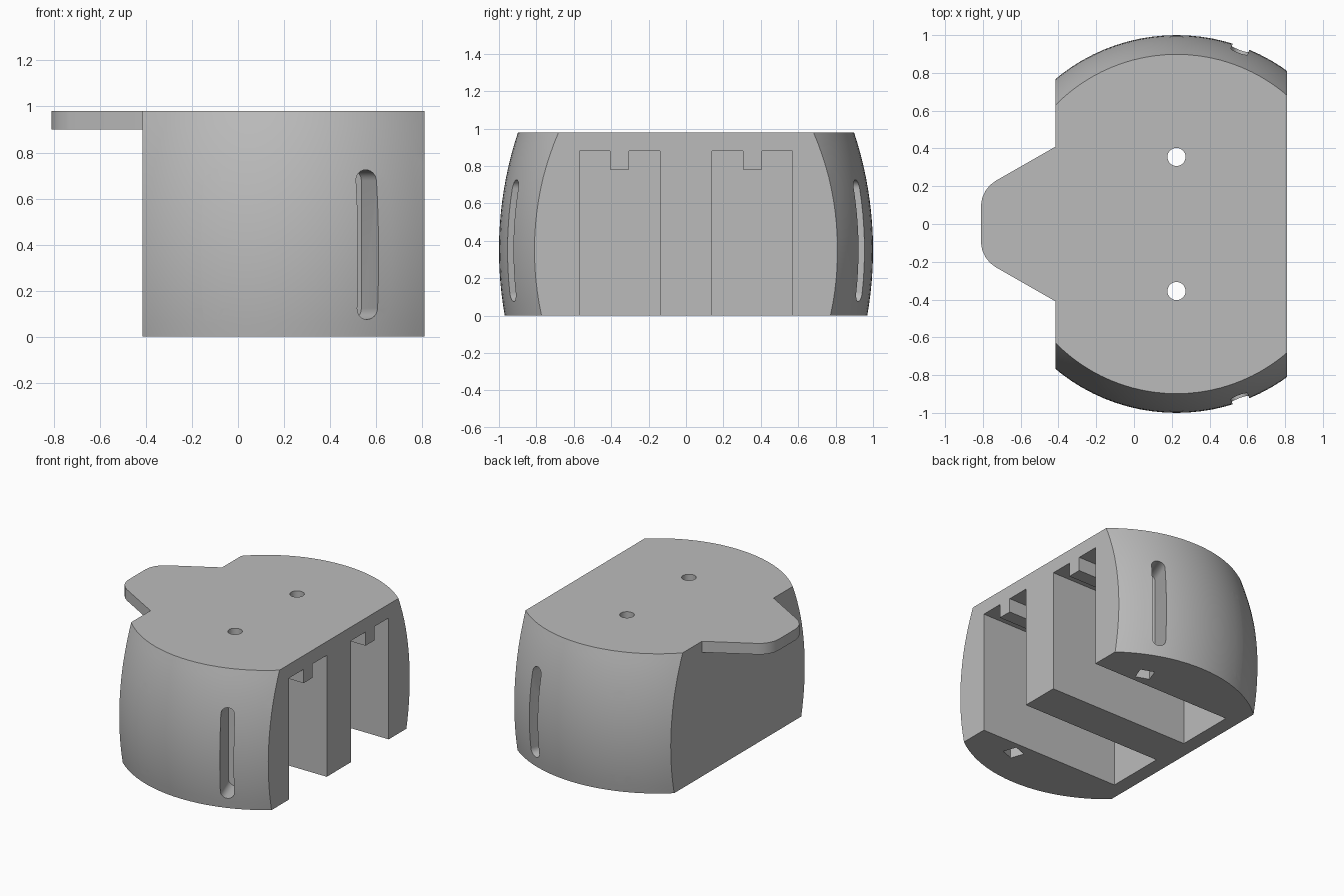
import bpy, bmesh, math
from mathutils import Matrix, Vector

if "Cube" in bpy.data.objects:
    bpy.data.objects.remove(bpy.data.objects["Cube"])

AXIS_X = 0.225            # centre of the round body
X_BACK, X_OPEN = -0.415, 0.81
TOP = 0.98

grey = bpy.data.materials.new("plain grey")
grey.use_nodes = True
grey.diffuse_color = (0.5, 0.5, 0.5, 1)
grey.node_tree.nodes["Principled BSDF"].inputs["Base Color"].default_value = (0.5, 0.5, 0.5, 1)


def add_object(name, bm):
    bmesh.ops.recalc_face_normals(bm, faces=bm.faces)
    mesh = bpy.data.meshes.new(name)
    bm.to_mesh(mesh)
    bm.free()
    mesh.materials.append(grey)
    obj = bpy.data.objects.new(name, mesh)
    bpy.context.collection.objects.link(obj)
    return obj


def prism(name, points, direction, matrix=Matrix()):
    """Extrude a closed outline along a direction."""
    bm = bmesh.new()
    face = bm.faces.new([bm.verts.new(p) for p in points])
    result = bmesh.ops.extrude_face_region(bm, geom=[face], use_keep_orig=True)
    moved = [v for v in result["geom"] if isinstance(v, bmesh.types.BMVert)]
    bmesh.ops.translate(bm, vec=direction, verts=moved)
    bm.transform(matrix)
    return add_object(name, bm)


def box(name, low, high, matrix=Matrix()):
    outline = [(low[0], low[1], low[2]), (high[0], low[1], low[2]),
               (high[0], high[1], low[2]), (low[0], high[1], low[2])]
    return prism(name, outline, (0, 0, high[2] - low[2]), matrix)


def combine(target, tool, operation):
    mod = target.modifiers.new(operation, "BOOLEAN")
    mod.operation, mod.solver, mod.object = operation, "EXACT", tool
    bpy.context.view_layer.update()
    graph = bpy.context.evaluated_depsgraph_get()
    mesh = bpy.data.meshes.new_from_object(target.evaluated_get(graph))
    target.modifiers.clear()
    target.data = mesh
    bpy.data.objects.remove(tool)


def arc(cx, cy, r, start, end, steps):
    angles = [math.radians(start + (end - start) * i / steps) for i in range(steps + 1)]
    return [(cx + r * math.cos(a), cy + r * math.sin(a)) for a in angles]


# Barrel-shaped body: a bulging profile revolved about the axis
bm = bmesh.new()
rings, segments = 16, 96
loops = []
for i in range(rings + 1):
    z = TOP * i / rings
    r = math.sqrt(4 - (z - 0.35) ** 2) - 1
    loops.append([bm.verts.new((AXIS_X + x, y, z)) for x, y in arc(0, 0, r, 0, 360, segments)[:-1]])
for low, high in zip(loops, loops[1:]):
    for j in range(segments):
        k = (j + 1) % segments
        bm.faces.new((low[j], low[k], high[k], high[j]))
bm.faces.new(loops[0])
bm.faces.new(loops[-1])
body = add_object("body", bm)

# Flat ends
combine(body, box("trim", (X_BACK, -2, -1), (X_OPEN, 2, 2)), "INTERSECT")

# Tapered tab with rounded tip, level with the top
half = [(-0.35, 0.41), (X_BACK, 0.41), (-0.73, 0.23), (-0.762, 0.206),
        (-0.787, 0.175), (-0.804, 0.137), (-0.81, 0.1)]
outline = half + [(x, -y) for x, y in reversed(half)]
combine(body, prism("tab", [(x, y, 0.9) for x, y in outline], (0, 0, TOP - 0.9)), "UNION")

for side in (-1, 1):
    # Open channel with a hanging rib along its ceiling
    mid = 0.355 * side
    section = [(-0.215, -0.1), (0.215, -0.1), (0.215, 0.88), (0.05, 0.88),
               (0.05, 0.78), (-0.05, 0.78), (-0.05, 0.88), (-0.215, 0.88)]
    channel = prism("channel", [(-0.31, mid + y, z) for y, z in section], (1.3, 0, 0))
    combine(body, channel, "DIFFERENCE")

    # Screw hole through the top
    ring = arc(AXIS_X, mid, 0.048, 0, 360, 32)[:-1]
    combine(body, prism("screw_hole", [(x, y, 0.7) for x, y in ring], (0, 0, 0.5)), "DIFFERENCE")

    for turn in (-20, 20):
        # Upright rounded slot cut radially, with a square socket underneath
        place = (Matrix.Translation(Vector((AXIS_X, 0, 0)))
                 @ Matrix.Rotation(math.radians(turn + 90 * side), 4, "Z"))
        stadium = arc(0, 0.678, 0.047, 0, 180, 12) + arc(0, 0.122, 0.047, 180, 360, 12)
        slot = prism("slot", [(0.78, y, z) for y, z in stadium], (0.4, 0, 0), place)
        combine(body, slot, "DIFFERENCE")
        socket = box("socket", (0.665, -0.05, -0.1), (0.765, 0.05, 0.3), place)
        combine(body, socket, "DIFFERENCE")

# Smooth curved walls, sharp edges
bpy.ops.object.select_all(action="DESELECT")
body.select_set(True)
bpy.context.view_layer.objects.active = body
bpy.ops.object.shade_smooth_by_angle(angle=math.radians(25))
